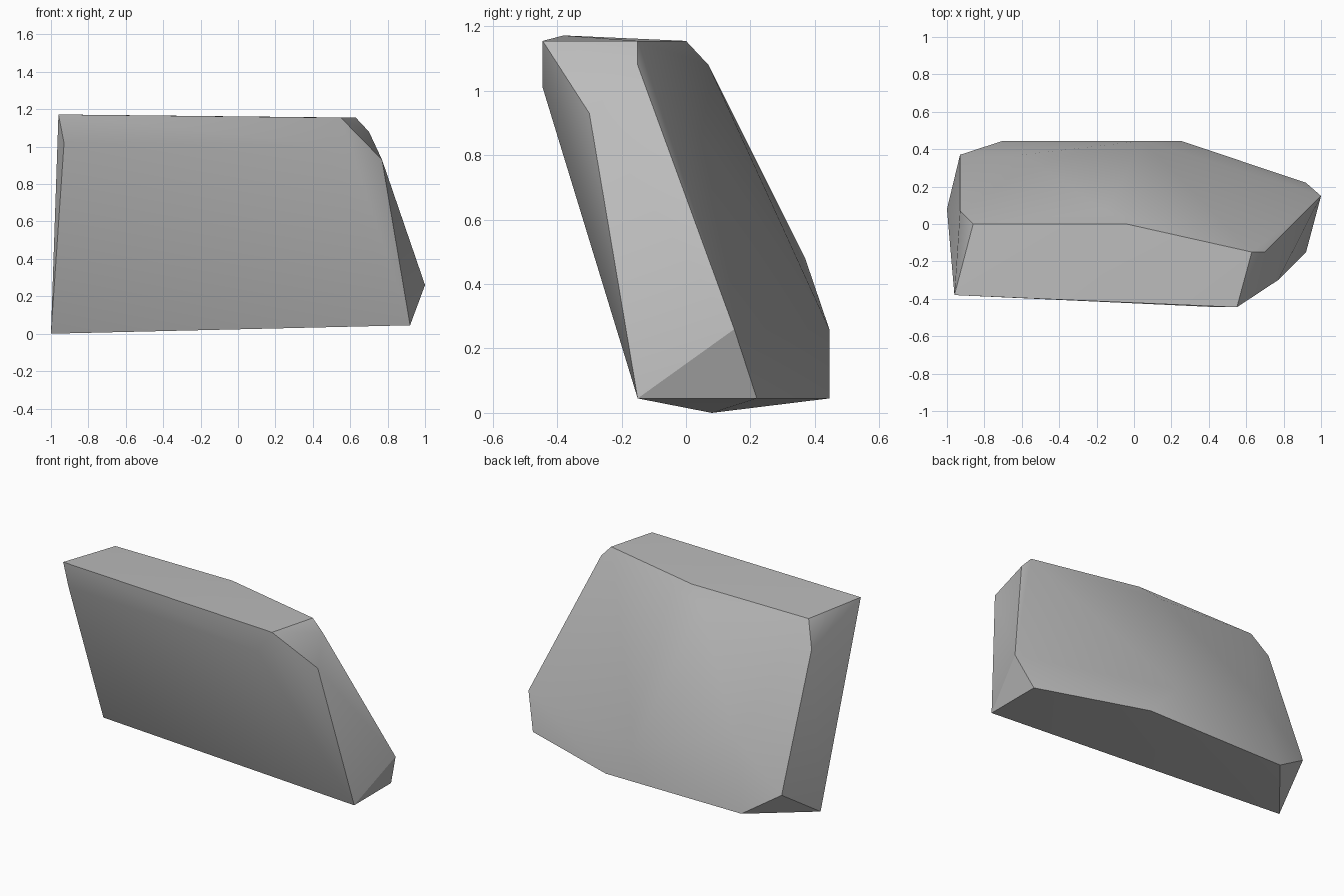
import bpy
import bmesh
import math

cube = bpy.data.objects.get("Cube")
if cube:
    bpy.data.objects.remove(cube, do_unlink=True)

# Stone material
stone = bpy.data.materials.new("stone grey")
stone.use_nodes = True
colour = (0.5, 0.5, 0.5, 1.0)
stone.diffuse_color = colour
bsdf = stone.node_tree.nodes["Principled BSDF"]
bsdf.inputs["Base Color"].default_value = colour
bsdf.inputs["Roughness"].default_value = 0.9

# Corner rings of the leaning slab
top_rim = [(-0.96, -0.38, 1.172), (0.55, -0.445, 1.155), (0.63, -0.15, 1.155),
           (-0.04, 0.0, 1.155), (-0.86, 0.0, 1.155)]
shoulder = [(-0.93, -0.37, 1.02), (0.45, -0.445, 1.01), (0.77, -0.30, 0.93),
            (0.70, -0.15, 1.08), (-0.15, 0.07, 1.08), (-0.93, 0.07, 1.005)]
belly = [(1.0, 0.15, 0.26), (0.05, 0.445, 0.26), (-0.6, 0.37, 0.48),
         (-0.93, 0.37, 0.195)]
base_rim = [(-1.0, 0.08, 0.0), (0.92, -0.15, 0.045), (0.92, 0.22, 0.045),
            (0.25, 0.445, 0.045), (-0.70, 0.445, 0.045)]

# Wrap the corners in a faceted convex skin
bm = bmesh.new()
for corner in top_rim + shoulder + belly + base_rim:
    bm.verts.new(corner)
bmesh.ops.convex_hull(bm, input=bm.verts)
loose = [v for v in bm.verts if not v.link_faces]
bmesh.ops.delete(bm, geom=loose, context='VERTS')
bmesh.ops.recalc_face_normals(bm, faces=bm.faces)

mesh = bpy.data.meshes.new("rock_slab")
bm.to_mesh(mesh)
bm.free()
mesh.materials.append(stone)
rock = bpy.data.objects.new("rock_slab", mesh)
bpy.context.collection.objects.link(rock)

# Soft faces with crisp ridges
bpy.ops.object.select_all(action='DESELECT')
rock.select_set(True)
bpy.context.view_layer.objects.active = rock
bpy.ops.object.shade_smooth_by_angle(angle=math.radians(30))
